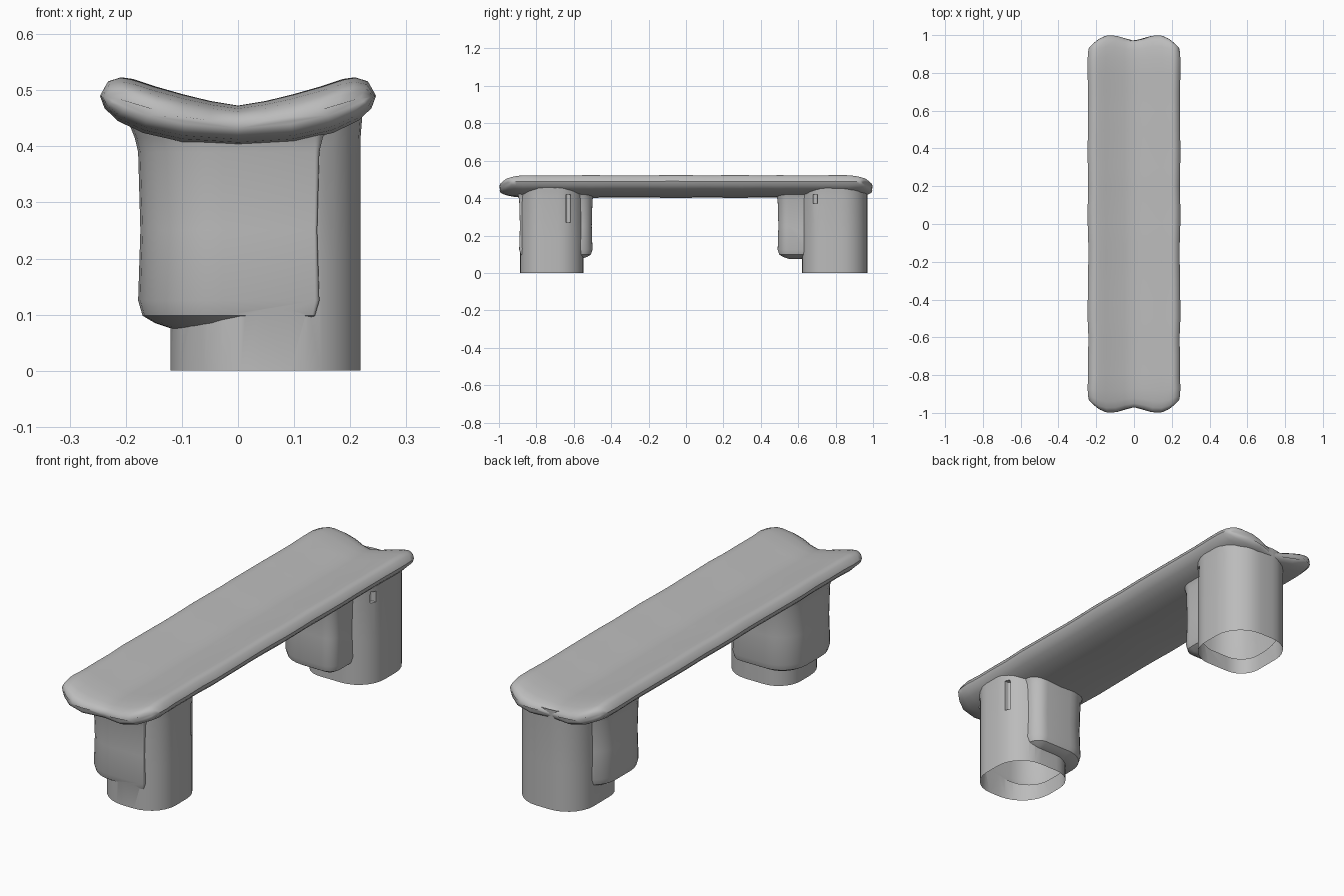
import bpy, bmesh, math, random

random.seed(4)
cube = bpy.data.objects.get("Cube")
if cube:
    bpy.data.objects.remove(cube, do_unlink=True)

stone = bpy.data.materials.new("grey stone")
stone.use_nodes = True
GREY = (0.5, 0.5, 0.5, 1)
stone.diffuse_color = GREY
stone.node_tree.nodes["Principled BSDF"].inputs["Base Color"].default_value = GREY


def loft(name, rings):
    """Skin a closed solid over rings that have equal point counts."""
    bm = bmesh.new()
    loops = [[bm.verts.new(p) for p in ring] for ring in rings]
    for a, b in zip(loops, loops[1:]):
        for i in range(len(a)):
            j = (i + 1) % len(a)
            bm.faces.new((a[i], a[j], b[j], b[i]))
    bm.faces.new(loops[0])
    bm.faces.new(loops[-1])
    bmesh.ops.recalc_face_normals(bm, faces=bm.faces)
    mesh = bpy.data.meshes.new(name)
    bm.to_mesh(mesh)
    bm.free()
    mesh.materials.append(stone)
    obj = bpy.data.objects.new(name, mesh)
    bpy.context.collection.objects.link(obj)
    return obj


def rounded_ring(x0, x1, y0, y1, radii, z, grow=0, steps=7):
    """Rounded rectangle; radii run counter-clockwise from the +x +y corner."""
    x0, x1, y0, y1 = x0 - grow, x1 + grow, y0 - grow, y1 + grow
    ring = []
    for k, (r, cx, cy) in enumerate(zip(radii, (x1, x0, x0, x1), (y1, y1, y0, y0))):
        r = max(r + grow, 0.005)
        sx, sy = (1, -1, -1, 1)[k], (1, 1, -1, -1)[k]
        for i in range(steps + 1):
            a = math.pi / 2 * (k + i / steps)
            ring.append((cx - sx * r + r * math.cos(a), cy - sy * r + r * math.sin(a), z))
    return ring


def column(name, box, radii, levels):
    return loft(name, [rounded_ring(*box, radii, z, g) for z, g in levels])


def combine(obj, other, operation):
    """Apply a boolean and drop the helper."""
    mod = obj.modifiers.new("join", "BOOLEAN")
    mod.operation, mod.object, mod.solver = operation, other, "EXACT"
    graph = bpy.context.evaluated_depsgraph_get()
    mesh = bpy.data.meshes.new_from_object(obj.evaluated_get(graph))
    obj.modifiers.clear()
    obj.data = mesh
    bpy.data.objects.remove(other, do_unlink=True)


def smooth(obj, angle):
    bpy.ops.object.select_all(action="DESELECT")
    obj.select_set(True)
    bpy.context.view_layer.objects.active = obj
    bpy.ops.object.shade_smooth_by_angle(angle=math.radians(angle))


# Seat: dished slab with thinned, wavy, round-cornered ends
half = [(0, .472), (.05, .48), (.1, .492), (.15, .506), (.19, .519), (.21, .522), (.232, .515),
        (.246, .49), (.238, .468), (.215, .446), (.17, .424), (.1, .408), (0, .402)]
profile = half + [(-x, z) for x, z in half[-2:0:-1]]
ends = [(1, .94, .15), (.994, .96, .45), (.975, .98, .7), (.94, .99, .86), (.88, 1, 1)]
sections = [(-y, w, h) for y, w, h in ends]
sections += [(-.8 + .1 * i, random.uniform(.98, 1), random.uniform(.98, 1.02)) for i in range(17)]
sections += ends[::-1]


def seat_ring(y, width, height):
    ring = []
    for x, z in profile:
        mid = .437 + .8 * x * x
        notch = .015 + .015 * math.cos(math.pi * min(abs(x), .13) / .13)
        corner = 4.5 * max(0, abs(x) - .13) ** 2
        fade = max(0, (abs(y) - .85) / .15)
        shift = (notch + corner) * fade
        ring.append((x * width, y - math.copysign(shift, y), mid + (z - mid) * height))
    return ring


seat = loft("seat", [seat_ring(*s) for s in sections])
smooth(seat, 45)

# Legs: hollow round column, wider offset collar above the foot, small slot on the +x side
COLUMN_LEVELS = [(0, 0), (.2, 0), (.41, 0), (.435, .002), (.46, .004)]
COLLAR_LEVELS = [(.075, -.06), (.085, -.03), (.098, -.008), (.125, 0), (.25, -.004),
                 (.39, 0), (.415, .006), (.45, .02)]
legs = [
    ("front_leg", (-.12, .218, -.887, -.548), (.136, .11, .16, .125),
     (-.178, .145, -.892, -.5), (.065, .13, .15, .008), (-.63, .27, .42)),
    ("back_leg", (-.12, .218, .62, .97), (.14, .13, .1, .13),
     (-.175, .14, .49, .87), (.05, .12, .15, .06), (.69, .37, .42)),
]
for name, box, radii, collar_box, collar_radii, (sy, z0, z1) in legs:
    leg = column(name, box, radii, COLUMN_LEVELS)
    combine(leg, column("collar", collar_box, collar_radii, COLLAR_LEVELS), "UNION")
    slot = (.185, .3, sy - .012, sy + .012)
    combine(leg, column("slot_cutter", slot, (.01,) * 4, [(z0, 0), (z1, 0)]), "DIFFERENCE")
    # Open the foot and the ends hidden in the seat
    bm = bmesh.new()
    bm.from_mesh(leg.data)
    caps = [f for f in bm.faces if all(v.co.z < .001 for v in f.verts)
            or all(v.co.z > .449 for v in f.verts) and f.normal.z > .9]
    bmesh.ops.delete(bm, geom=caps, context="FACES")
    bm.to_mesh(leg.data)
    bm.free()
    smooth(leg, 35)
